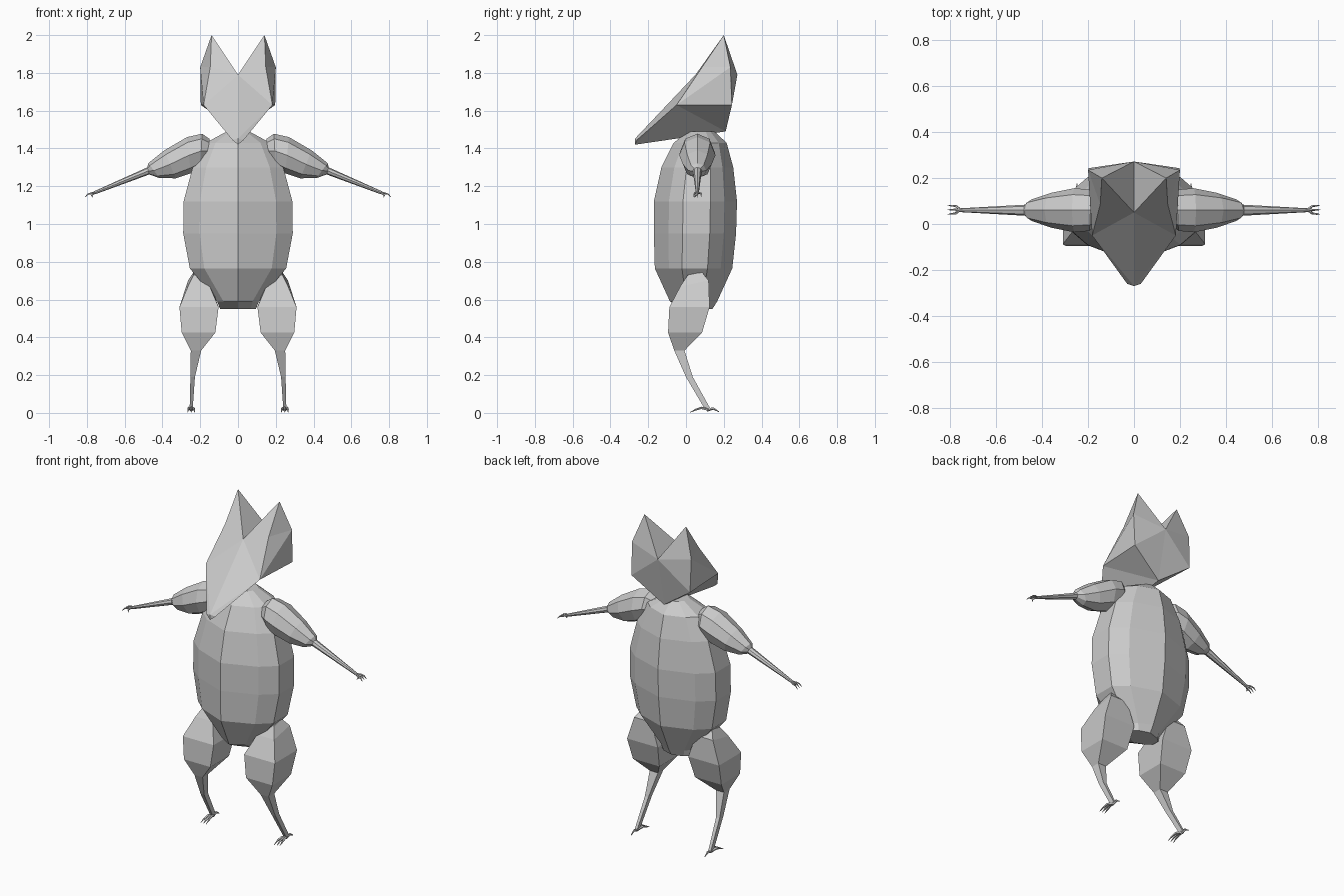
import bpy, bmesh, math
from mathutils import Vector

grey = bpy.data.materials.new("light grey")
grey.diffuse_color = (0.6, 0.6, 0.6, 1)


def make(name, verts, faces):
    me = bpy.data.meshes.new(name)
    me.from_pydata([tuple(v) for v in verts], [], faces)
    bm = bmesh.new()
    bm.from_mesh(me)
    bmesh.ops.recalc_face_normals(bm, faces=bm.faces)
    bm.to_mesh(me)
    bm.free()
    me.materials.append(grey)
    ob = bpy.data.objects.new(name, me)
    bpy.context.collection.objects.link(ob)
    return ob


def loft(name, rings):
    """Skin a list of equal rings and cap both ends."""
    n = len(rings[0])
    verts = [v for r in rings for v in r]
    faces = [(i * n + j, i * n + (j + 1) % n, (i + 1) * n + (j + 1) % n, (i + 1) * n + j)
             for i in range(len(rings) - 1) for j in range(n)]
    last = (len(rings) - 1) * n
    faces += [tuple(range(n)), tuple(range(last, last + n))]
    return make(name, verts, faces)


def ring(centre, a, b, n):
    """Elliptical ring spanned by half axes a and b."""
    c, a, b = Vector(centre), Vector(a), Vector(b)
    return [c + a * math.cos(math.tau * k / n) + b * math.sin(math.tau * k / n)
            for k in range(n)]


def tube(name, points, radii, n=5):
    rings = []
    for i, p in enumerate(points):
        d = Vector(points[min(i + 1, len(points) - 1)]) - Vector(points[max(i - 1, 0)])
        u = d.cross(Vector((0.31, 0.12, 0.94))).normalized()
        w = d.cross(u).normalized()
        rings.append(ring(p, u * radii[i], w * radii[i], n))
    return loft(name, rings)


# Body: z, half width, front y, back y
body = [(0.55, 0.095, 0.0, 0.14), (0.59, 0.11, -0.085, 0.165), (0.765, 0.255, -0.165, 0.245),
        (0.95, 0.29, -0.17, 0.265), (1.12, 0.288, -0.17, 0.27), (1.30, 0.24, -0.13, 0.25),
        (1.43, 0.17, -0.065, 0.215), (1.49, 0.06, 0.01, 0.15)]
half = [(0, 0), (0.70, 0.18), (1, 0.35), (1, 0.68), (0.70, 0.85), (0, 1)]
section = half + [(-x, y) for x, y in half[-2:0:-1]]
loft("body", [[(w * x, f + (b - f) * y, z) for x, y in section] for z, w, f, b in body])

# Head: centre-line points, then the points of one side and their mirror
centre = [(0, -0.27, 1.452), (0, -0.27, 1.42), (0, 0.05, 1.79), (0, 0.272, 1.79), (0, 0.21, 1.49)]
side = [(0.03, -0.26, 1.445), (0.182, -0.05, 1.63), (0.147, 0.085, 1.83),
        (0.14, 0.20, 2.0), (0.2, 0.235, 1.83), (0.197, 0.243, 1.63)]
half_faces = [(0, 5, 6), (0, 6, 2), (2, 6, 7), (2, 7, 8),       # face and ear front
              (2, 8, 3), (8, 9, 3), (3, 9, 10), (3, 10, 4),      # ear notch and back
              (7, 9, 8), (6, 10, 9), (6, 9, 7),                  # cheek
              (0, 1, 5), (5, 1, 6), (1, 4, 6), (6, 4, 10)]       # snout and underside
flip = [(-x, y, z) for x, y, z in side]
mirrored = [tuple(i + 6 if i > 4 else i for i in reversed(f)) for f in half_faces]
make("head", centre + side + flip, half_faces + mirrored)

# Arm: top x, top z, bottom x, bottom z, half depth
arm = [(0.15, 1.45, 0.17, 1.32, 0.065), (0.19, 1.478, 0.20, 1.295, 0.09),
       (0.27, 1.46, 0.25, 1.268, 0.096), (0.39, 1.39, 0.33, 1.242, 0.076),
       (0.475, 1.322, 0.415, 1.243, 0.047), (0.48, 1.30, 0.47, 1.262, 0.024),
       (0.765, 1.172, 0.76, 1.156, 0.008)]
# Leg: z, inner x, outer x, front y, back y, drop of the front edge
leg = [(0.74, 0.185, 0.235, 0.01, 0.085, 0.01), (0.69, 0.15, 0.265, -0.03, 0.12, 0.02),
       (0.56, 0.103, 0.31, -0.088, 0.125, 0.0), (0.425, 0.12, 0.298, -0.095, 0.085, 0.0),
       (0.33, 0.195, 0.25, -0.062, -0.008, 0.0), (0.19, 0.228, 0.252, 0.0, 0.036, 0.0),
       (0.02, 0.24, 0.256, 0.10, 0.13, 0.0)]

for s, label in ((1, "right"), (-1, "left")):
    rings = []
    for tx, tz, bx, bz, d in arm:
        c = (s * (tx + bx) / 2, 0.06, (tz + bz) / 2)
        rings.append(ring(c, (s * (tx - bx) / 2, 0, (tz - bz) / 2), (0, d, 0), 8))
    loft(label + "_arm", rings)

    # Fingers fan out from the wrist and curl down
    for k in (-1, 0, 1):
        tube(f"{label}_finger_{k + 2}",
             [(s * 0.755, 0.062, 1.166), (s * 0.775, 0.062 + 0.016 * k, 1.163),
              (s * 0.795, 0.062 + 0.018 * k, 1.158), (s * 0.81, 0.062 + 0.02 * k, 1.142)],
             [0.006, 0.005, 0.004, 0.001])
    tube(label + "_thumb", [(s * 0.765, 0.06, 1.164), (s * 0.775, 0.05, 1.15),
                            (s * 0.768, 0.045, 1.14)], [0.006, 0.004, 0.001])

    # Four-sided leg
    loft(label + "_leg", [[(s * xi, f, z - t), (s * xo, f, z - t), (s * xo, b, z + t / 2),
                           (s * xi, b, z + t / 2)] for z, xi, xo, f, b, t in leg])

    # Three front toes and one back toe
    for k in (-1, 0, 1):
        tube(f"{label}_toe_{k + 2}",
             [(s * 0.248, 0.12, 0.018), (s * (0.248 + 0.012 * k), 0.08, 0.026),
              (s * (0.248 + 0.016 * k), 0.05, 0.016), (s * (0.248 + 0.018 * k), 0.02, 0.002)],
             [0.009, 0.007, 0.005, 0.001])
    tube(label + "_back_toe", [(s * 0.248, 0.11, 0.015), (s * 0.248, 0.145, 0.024),
                               (s * 0.248, 0.175, 0.006)], [0.009, 0.007, 0.002])
